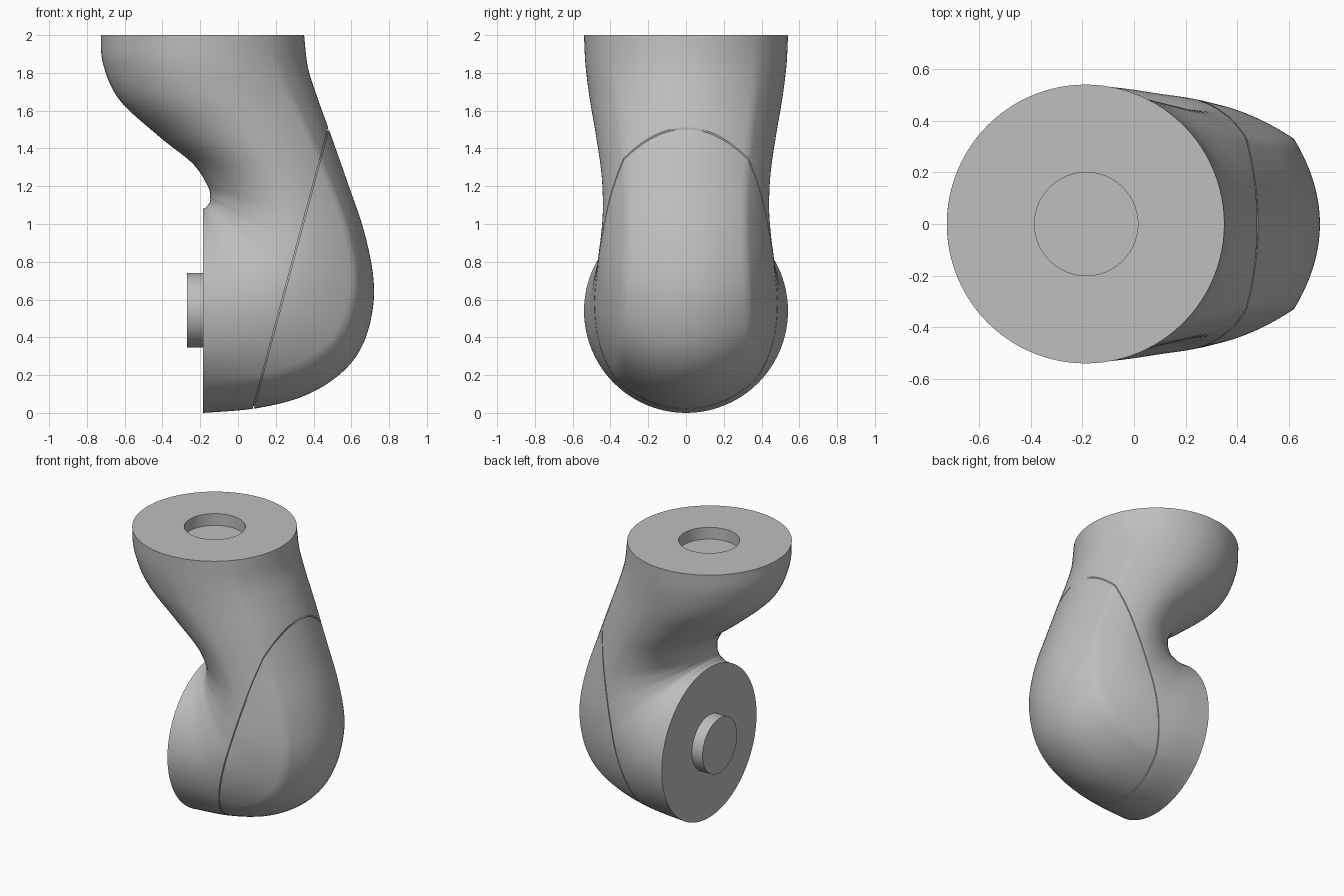
import bpy, bmesh, math
from mathutils import Vector

if "Cube" in bpy.data.objects:
    bpy.data.objects.remove(bpy.data.objects["Cube"])

N = 96      # points around each section
SUB = 8     # rings between key sections

grey = bpy.data.materials.new("light grey")
grey.diffuse_color = (0.52, 0.52, 0.52, 1)
grey.use_nodes = True
grey.node_tree.nodes["Principled BSDF"].inputs["Base Color"].default_value = grey.diffuse_color

# Key sections: inner x, z, outer x, z, half width, bluntness of the outer side
keys = [
    (-.725, 2.0, .35, 2.0, .54, 0),
    (-.715, 1.85, .37, 1.83, .532, .25),
    (-.63, 1.66, .42, 1.67, .51, .5),
    (-.42, 1.465, .485, 1.49, .478, .7),
    (-.24, 1.32, .58, 1.22, .448, .85),
    (-.16, 1.2, .665, .97, .44, 1),
    (-.147, 1.14, .715, .73, .45, 1),
    (-.15, 1.115, .712, .54, .463, 1),
    (-.155, 1.105, .655, .35, .475, 1),
    (-.16, 1.1, .54, .205, .49, .9),
    (-.168, 1.09, .35, .09, .505, .6),
    (-.177, 1.083, .1, .025, .525, .3),
    (-.185, 1.08, -.185, 0.0, .54, 0),
]


def spline(p0, p1, p2, p3, t):
    return [.5 * (2 * b + (c - a) * t + (2 * a - 5 * b + 4 * c - d) * t * t
                  + (3 * b - a - 3 * c + d) * t ** 3)
            for a, b, c, d in zip(p0, p1, p2, p3)]


def ring(key):
    """Closed section: half ellipse inside, blunter cap outside."""
    ix, iz, ox, oz, w, k = key
    k = max(0, min(1, k))
    mid = Vector(((ix + ox) / 2, 0, (iz + oz) / 2))
    half = Vector(((ox - ix) / 2, 0, (oz - iz) / 2))
    pts = []
    for i in range(N):
        a = 2 * math.pi * i / N
        u, v = math.cos(a), math.sin(a)
        if u > 0:
            f = abs(math.atan2(v, u)) / (math.pi / 4)
            if f <= 1:
                bu, bv = 1 - .23 * f * f, .72 * f
            else:
                bu, bv = .77 * (2 - f), 1 - .28 * (2 - f) ** 1.7
            u += (bu - u) * k
            v += (math.copysign(bv, v) - v) * k
        pts.append(mid + half * u + Vector((0, w * v, 0)))
    return pts


def finish(bm, name):
    bmesh.ops.recalc_face_normals(bm, faces=bm.faces[:])
    me = bpy.data.meshes.new(name)
    bm.to_mesh(me)
    bm.free()
    ob = bpy.data.objects.new(name, me)
    bpy.context.collection.objects.link(ob)
    me.materials.append(grey)
    bpy.ops.object.select_all(action='DESELECT')
    ob.select_set(True)
    bpy.context.view_layer.objects.active = ob
    bpy.ops.object.shade_smooth_by_angle(angle=math.radians(35))
    return ob


def full_body():
    # Socket floor and rim come first, then the lofted elbow
    rings = [ring((-.385, z, .015, z, .2, 0)) for z in (1.915, 2.0)]
    for s in range(len(keys) - 1):
        p0, p3 = keys[max(s - 1, 0)], keys[min(s + 2, len(keys) - 1)]
        rings += [ring(spline(p0, keys[s], keys[s + 1], p3, j / SUB))
                  for j in range(SUB)]
    rings.append(ring(keys[-1]))
    bm = bmesh.new()
    vs = [[bm.verts.new(p) for p in r] for r in rings]
    for a, b in zip(vs, vs[1:]):
        for i in range(N):
            j = (i + 1) % N
            bm.faces.new((a[i], a[j], b[j], b[i]))
    bm.faces.new(vs[0])
    bm.faces.new(vs[-1])
    bmesh.ops.recalc_face_normals(bm, faces=bm.faces[:])
    return bm


# Slanted seam plane between the body and its cover
seam = Vector((.08, 0, .02))
normal = Vector((1.49, 0, -.4)).normalized()


def cut(bm, offset, keep_outer):
    bmesh.ops.bisect_plane(bm, geom=bm.verts[:] + bm.edges[:] + bm.faces[:],
                           dist=1e-5, plane_co=seam + normal * offset,
                           plane_no=normal, clear_inner=keep_outer,
                           clear_outer=not keep_outer)
    edges = [e for e in bm.edges if e.is_boundary]
    bmesh.ops.holes_fill(bm, edges=edges, sides=0)


# Main elbow body
bm = full_body()
cut(bm, -.003, False)
finish(bm, "elbow_body")

# Outer cover
bm = full_body()
cut(bm, .003, True)
finish(bm, "elbow_cover")

# Recessed plate that closes the seam groove
bm = full_body()
cut(bm, .003, False)
cut(bm, -.003, True)
centre = sum((v.co for v in bm.verts), Vector()) / len(bm.verts)
for v in bm.verts:
    d = v.co - centre
    along = normal * d.dot(normal)
    v.co = centre + along + (d - along) * .98
finish(bm, "seam_plate")

# Round boss on the side flange
bm = bmesh.new()
ends = [[bm.verts.new((x, .197 * math.cos(2 * math.pi * i / N),
                       .543 + .197 * math.sin(2 * math.pi * i / N)))
         for i in range(N)] for x in (-.27, -.18)]
for i in range(N):
    j = (i + 1) % N
    bm.faces.new((ends[0][i], ends[0][j], ends[1][j], ends[1][i]))
for e in ends:
    bm.faces.new(e)
finish(bm, "flange_boss")
